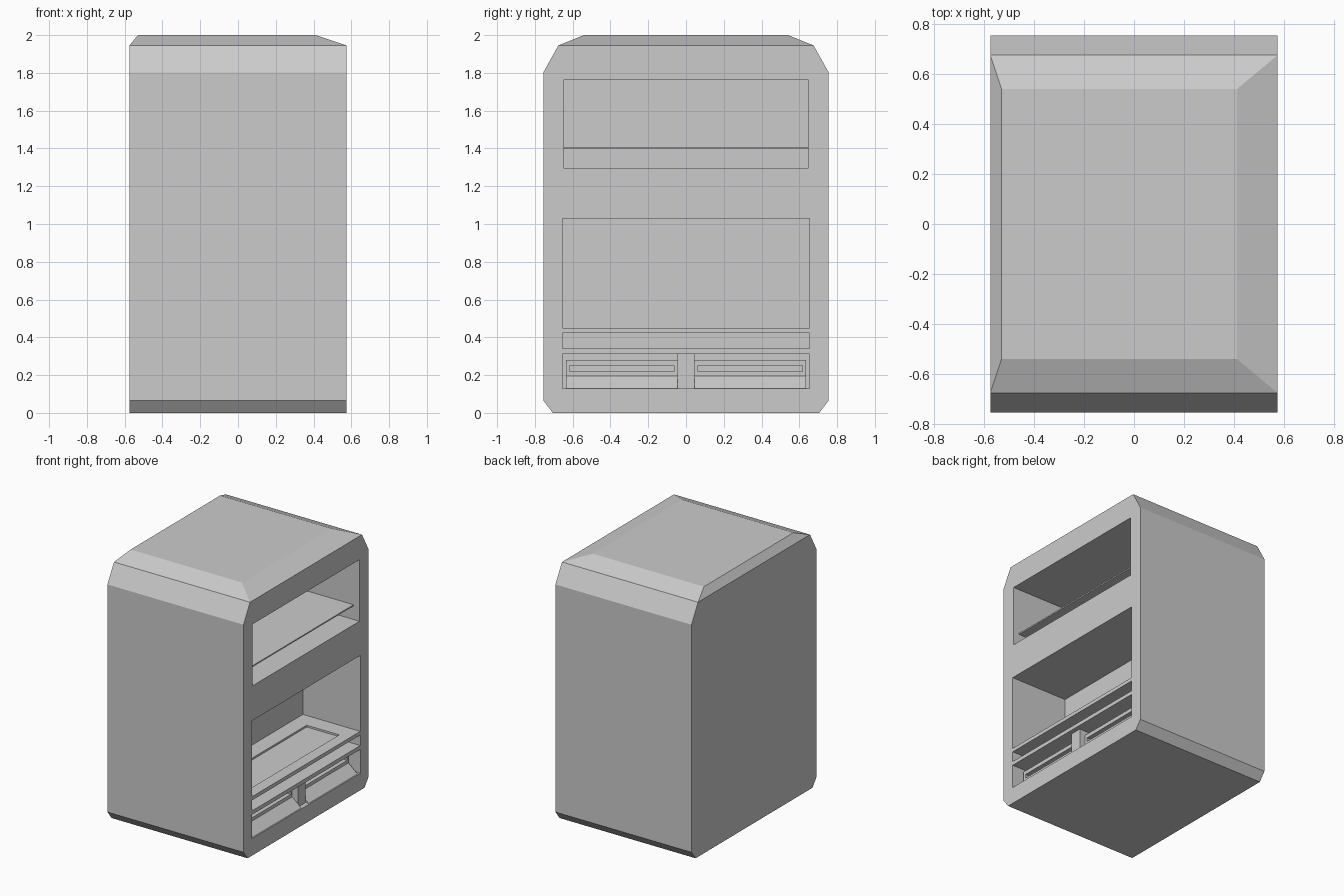
import bpy, bmesh

if "Cube" in bpy.data.objects:
    bpy.data.objects.remove(bpy.data.objects["Cube"])


def new_object(name, bm):
    bmesh.ops.recalc_face_normals(bm, faces=bm.faces)
    mesh = bpy.data.meshes.new(name)
    bm.to_mesh(mesh)
    bm.free()
    obj = bpy.data.objects.new(name, mesh)
    bpy.context.collection.objects.link(obj)
    return obj


def loft(name, rings):
    """Skin a stack of equal-length point rings and cap both ends."""
    bm = bmesh.new()
    loops = [[bm.verts.new(p) for p in ring] for ring in rings]
    n = len(loops[0])
    for a, b in zip(loops, loops[1:]):
        for i in range(n):
            j = (i + 1) % n
            bm.faces.new((a[i], a[j], b[j], b[i]))
    bm.faces.new(loops[0])
    bm.faces.new(loops[-1])
    return new_object(name, bm)


def box(name, x0, x1, y0, y1, z0, z1):
    return loft(name, [[(x0, y0, z), (x1, y0, z), (x1, y1, z), (x0, y1, z)]
                       for z in (z0, z1)])


def carve(obj, *bounds):
    """Cut a box out of an object."""
    cutter = box("cutter", *bounds)
    cutter.hide_render = True
    mod = obj.modifiers.new("cut", 'BOOLEAN')
    mod.operation = 'DIFFERENCE'
    mod.solver = 'EXACT'
    mod.object = cutter
    bpy.context.view_layer.objects.active = obj
    bpy.ops.object.modifier_apply(modifier=mod.name)
    bpy.data.objects.remove(cutter)


HALF = 0.575   # half width; the openings are on the +x side
BACK = 0.09    # back wall of the openings

# Cabinet shell: (z, left x, right x, half depth)
levels = [(0, -HALF, HALF, 0.705), (0.065, -HALF, HALF, 0.755),
          (1.803, -HALF, HALF, 0.755), (1.945, -HALF, HALF, 0.676),
          (2.0, -0.53, 0.412, 0.54)]
cabinet = loft("cabinet", [[(l, -d, z), (r, -d, z), (r, d, z), (l, d, z)]
                           for z, l, r, d in levels])

# Upper bay, main bay, narrow slot, bin bay
for back, half_y, z0, z1 in [(BACK, 0.645, 1.295, 1.765), (BACK, 0.655, 0.45, 1.03),
                             (BACK, 0.655, 0.342, 0.422), (0.3, 0.655, 0.13, 0.312)]:
    carve(cabinet, back, 0.7, -half_y, half_y, z0, z1)

# Shallow tray sunk into the main bay floor
carve(cabinet, 0.213, 0.488, -0.525, 0.525, 0.436, 0.5)

# Thin shelf in the upper bay
box("upper_shelf", BACK, 0.525, -0.645, 0.645, 1.398, 1.408)

# Two bins with sloping fronts and a slit
profile = [(0.31, 0.13), (0.565, 0.13), (0.49, 0.195), (0.49, 0.28), (0.31, 0.28)]
for name, y0, y1 in [("front_bin", -0.635, -0.045), ("rear_bin", 0.045, 0.635)]:
    bin_obj = loft(name, [[(x, y, z) for x, z in profile] for y in (y0, y1)])
    carve(bin_obj, 0.42, 0.6, y0 + 0.018, y1 - 0.018, 0.22, 0.25)

# Post between the bins
box("bin_divider", 0.3, 0.54, -0.045, 0.045, 0.13, 0.312)
